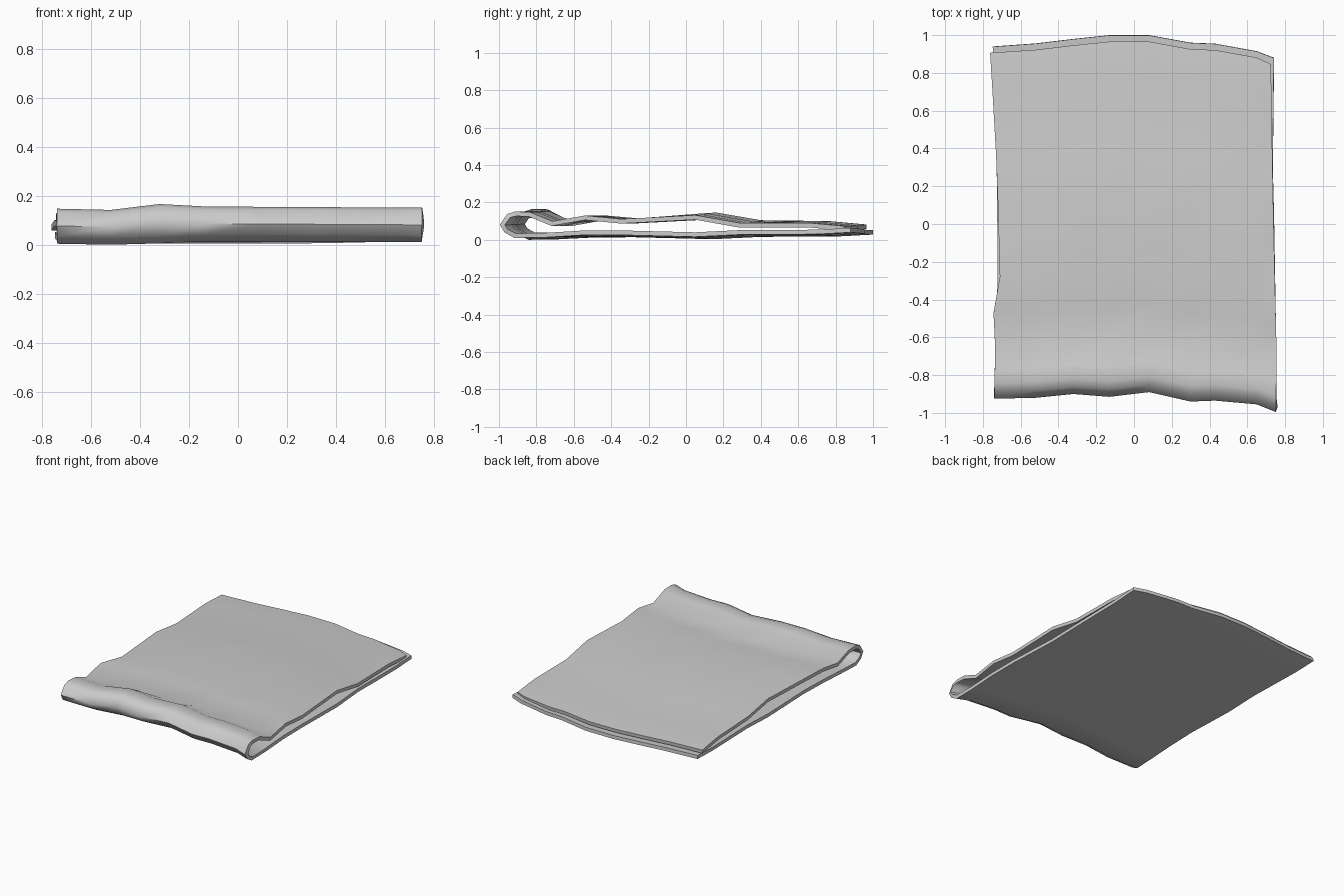
import bpy
import math

if "Cube" in bpy.data.objects:
    bpy.data.objects.remove(bpy.data.objects["Cube"])


def interp(table, x):
    """Piecewise-linear lookup in a list of (x, value) pairs."""
    if x <= table[0][0]:
        return table[0][1]
    for (a, va), (b, vb) in zip(table, table[1:]):
        if x <= b:
            return va + (vb - va) * (x - a) / (b - a)
    return table[-1][1]


# Wavy hems seen from above, along x
FRONT = [(-.74, -.925), (-.52, -.92), (-.32, -.90), (-.13, -.915), (.08, -.89),
         (.30, -.94), (.43, -.935), (.65, -.955), (.75, -.995)]
BACK = [(-.74, .94), (-.53, .955), (-.32, .98), (-.13, 1.0), (.08, 1.0),
        (.30, .96), (.43, .955), (.65, .915), (.75, .88)]
# Side hems along y
LEFT_TOP = [(-.93, -.74), (-.65, -.735), (-.45, -.745), (-.23, -.70),
            (0, -.717), (.3, -.727), (.5, -.737), (.91, -.762)]
LEFT_LOW = [(-.93, -.74), (-.2, -.72), (.35, -.728), (.94, -.748)]
RIGHT_TOP = [(-1, .75), (-.7, .756), (-.4, .748), (.2, .735), (.84, .725)]
RIGHT_LOW = [(-1, .75), (-.2, .748), (.3, .735), (.88, .742)]
# Extra height of the roll along x
ROLL = [(-.74, -.004), (-.52, -.009), (-.32, .015), (-.13, .005), (.75, 0)]
LOW = [(-.74, -.002), (-.52, -.006), (-.3, 0), (-.13, .008), (.75, .004)]

# Outer fold profile (nominal y, z): under layer, front roll, top layer
UNDER = [(.99, .032), (.8, .022), (.38, .02), (.13, .008), (-.28, .018),
         (-.5, .017), (-.7, .013), (-.87, .01)]
ROLLED = [(-.925, .04), (-.95, .085), (-.91, .142), (-.865, .155), (-.785, .152)]
TOP = [(-.66, .103), (-.48, .134), (-.28, .115), (.13, .136), (.38, .102),
       (.75, .104), (.955, .086)]
profile = UNDER + ROLLED + TOP

columns = [-.75, -.52, -.32, -.13, .08, .30, .43, .65, .75]
verts, faces = [], []
for r, (ny, nz) in enumerate(profile):
    upper = r >= len(UNDER) + 1
    for cx in columns:
        f = (ny + .95) / 1.94
        y = ny + (interp(FRONT, cx) + .95) * (1 - f) + (interp(BACK, cx) - .99) * f
        left = interp(LEFT_TOP if upper else LEFT_LOW, y)
        right = interp(RIGHT_TOP if upper else RIGHT_LOW, y)
        x = cx
        if cx == columns[0]:
            x = left
        elif cx == columns[-1]:
            x = right
        z = nz
        if upper and ny < -.7:
            z += interp(ROLL, cx)
        elif upper:
            # soft swell in the middle of the top layer
            z += .014 * math.cos(cx * 2.1) * math.exp(-((ny - .13) / .3) ** 2)
            z -= .012 * max(0, cx) if ny > .3 else 0
        elif ny < -.6:
            z += interp(LOW, cx)
        else:
            z += .012 * (cx / .75) ** 2 if cx > 0 else 0
        verts.append((x, y, max(z, 0)))

n = len(columns)
for r in range(len(profile) - 1):
    for c in range(n - 1):
        a = r * n + c
        faces.append((a, a + n, a + n + 1, a + 1))

# Folded cloth sheet
mesh = bpy.data.meshes.new("folded_towel")
mesh.from_pydata(verts, [], faces)
mesh.update()
low = min(v.co.z for v in mesh.vertices)
for v in mesh.vertices:
    v.co.z -= low
towel = bpy.data.objects.new("folded_towel", mesh)
bpy.context.collection.objects.link(towel)

# Under layer must face down so that thickness grows inwards
if mesh.polygons[0].normal.z > 0:
    mesh.flip_normals()
solid = towel.modifiers.new("cloth_thickness", 'SOLIDIFY')
solid.thickness = .024
solid.offset = -1
solid.use_even_offset = True

bpy.context.view_layer.objects.active = towel
towel.select_set(True)
bpy.ops.object.modifier_apply(modifier=solid.name)
bpy.ops.object.shade_smooth_by_angle(angle=math.radians(60))
